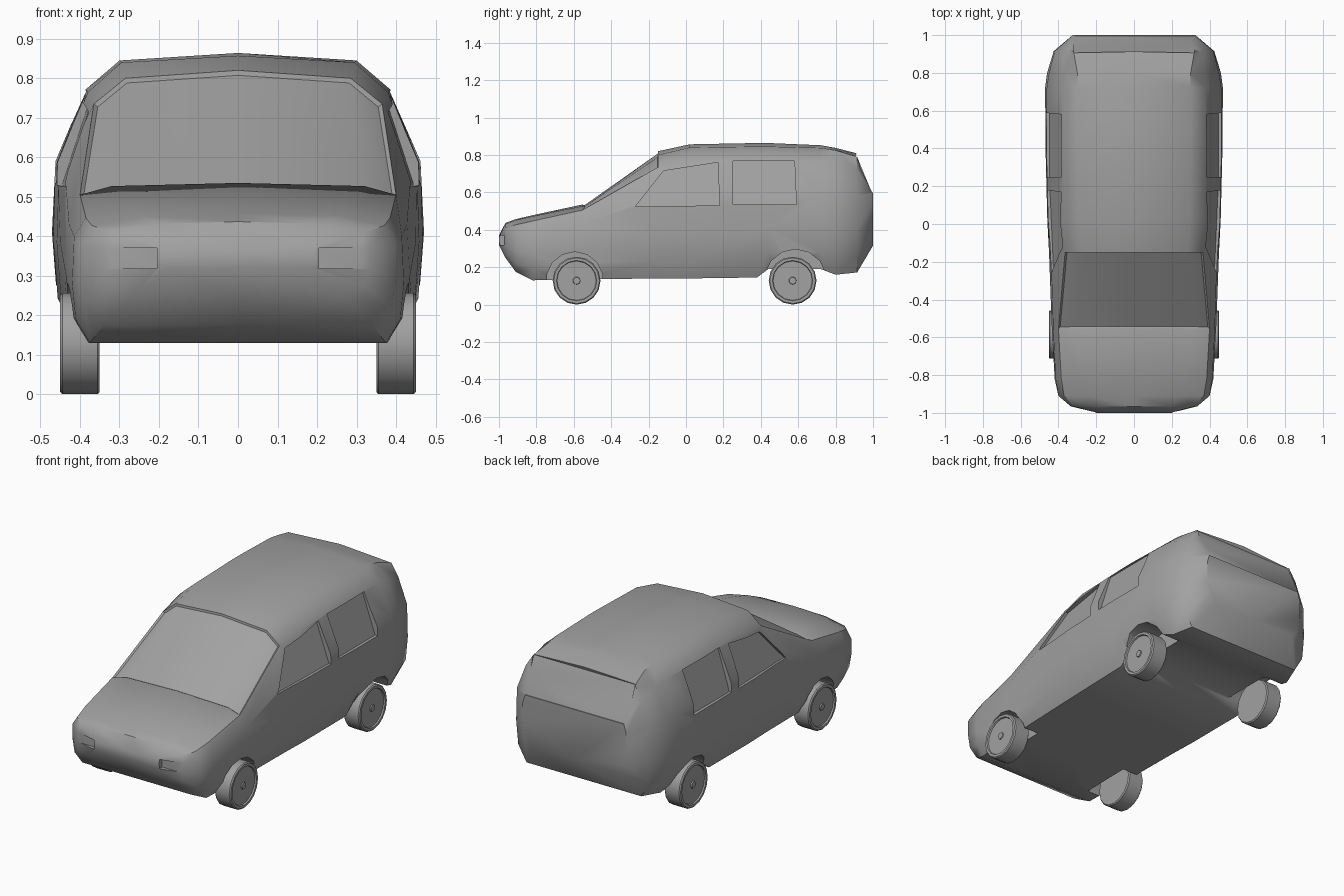
import bpy, bmesh, math

if "Cube" in bpy.data.objects:
    bpy.data.objects.remove(bpy.data.objects["Cube"])

grey = bpy.data.materials.new("body grey")
grey.diffuse_color = (0.36, 0.36, 0.36, 1)
grey.use_nodes = True
grey.node_tree.nodes["Principled BSDF"].inputs["Base Color"].default_value = grey.diffuse_color


def make(name, bm):
    bmesh.ops.recalc_face_normals(bm, faces=bm.faces[:])
    me = bpy.data.meshes.new(name)
    bm.to_mesh(me)
    bm.free()
    me.materials.append(grey)
    ob = bpy.data.objects.new(name, me)
    bpy.context.collection.objects.link(ob)
    return ob


def smooth(ob, angle):
    bpy.ops.object.select_all(action='DESELECT')
    ob.select_set(True)
    bpy.context.view_layer.objects.active = ob
    bpy.ops.object.shade_smooth_by_angle(angle=math.radians(angle))


def prism(bm, a, b):
    """Closed solid between two matching point rings."""
    va = [bm.verts.new(p) for p in a]
    vb = [bm.verts.new(p) for p in b]
    n = len(a)
    bm.faces.new(va)
    bm.faces.new(vb[::-1])
    for i in range(n):
        j = (i + 1) % n
        bm.faces.new((va[i], vb[i], vb[j], va[j]))


# Body cross-sections: y, bottom z, top z, bottom x, side x, belt x z, shoulder x z, roof edge x z
nose = [
    (-1.0, .32, .37, .18, .20, .20, .355, .19, .365, .10, .37),
    (-.965, .25, .437, .26, .335, .335, .37, .32, .41, .20, .432),
    (-.91, .175, .457, .34, .40, .40, .38, .37, .427, .25, .452),
    (-.82, .13, .478, .375, .42, .415, .40, .385, .447, .27, .472),
    (-.555, .135, .535, .39, .435, .428, .43, .40, .505, .32, .527),
]
cabin = [
    (-.15, .14, .82, .40, .45, .44, .58, .365, .735, .285, .80),
    (.02, .14, .857, .405, .459, .453, .585, .38, .765, .295, .84),
    (.38, .145, .864, .41, .468, .462, .59, .385, .772, .30, .845),
    (.44, .19, .864, .41, .468, .462, .59, .385, .772, .30, .845),
]
tail = [
    (.72, .19, .852, .42, .471, .462, .59, .382, .765, .30, .838),
    (.80, .16, .838, .40, .46, .45, .58, .375, .75, .30, .825),
    (.915, .172, .808, .36, .425, .42, .58, .365, .72, .32, .79),
    (1.0, .315, .63, .27, .325, .325, .55, .31, .60, .25, .625),
]


def ring(s):
    y, zb, zt, xb, x3, x4, z4, x5, z5, x6, z6 = s
    z3 = zb + .55 * (z4 - zb)
    half = [(xb, zb), (x3 - .2 * (x3 - xb), zb + .4 * (z3 - zb)),
            (x3, z3), (x4, z4), (x5, z5), (x6, z6)]
    pts = [(0, zb)] + half + [(0, zt)] + [(-x, z) for x, z in half[::-1]]
    return [(x, y, z) for x, z in pts]


# Lofted body shell
bm = bmesh.new()
rings = [[bm.verts.new(p) for p in ring(s)] for s in nose + cabin + tail]
n = len(rings[0])
screen = []
for k, (a, b) in enumerate(zip(rings, rings[1:])):
    for i in range(n):
        j = (i + 1) % n
        f = bm.faces.new((a[i], a[j], b[j], b[i]))
        if k == len(nose) - 1 and 5 <= i <= 8:
            screen.append(f)
bm.faces.new(rings[0])
bm.faces.new(rings[-1][::-1])
bmesh.ops.recalc_face_normals(bm, faces=bm.faces[:])
# Sunken windscreen
bmesh.ops.inset_region(bm, faces=screen, thickness=.008, depth=-.01)
body = make("car_body", bm)

# Cutter for wheel arches, side windows, headlights and rear window
bm = bmesh.new()
for s in (-1, 1):
    for cy, cz, r in ((-.595, .13, .152), (.585, .13, .166)):
        arch = [(cy + r * math.cos(t), cz + r * math.sin(t))
                for t in (math.pi * (2 * i + 1) / 14 for i in range(14))]
        prism(bm, [(s * .30, y, z) for y, z in arch],
              [(s * .6, y, z) for y, z in arch])
    # side windows as (inner x, y, z)
    for win in (((.425, -.27, .525), (.362, -.12, .715), (.370, .17, .76), (.445, .18, .53)),
                ((.447, .25, .535), (.374, .25, .768), (.374, .58, .768), (.447, .59, .535))):
        prism(bm, [(s * x, y, z) for x, y, z in win],
              [(s * .6, y, z) for x, y, z in win])
    lamp = [(.205, .318), (.32, .318), (.32, .37), (.205, .37)]
    prism(bm, [(s * x, -.972, z) for x, z in lamp],
          [(s * x, -1.1, z) for x, z in lamp])
rear = [(.905, .79), (.995, .60), (1.1, .60), (1.1, .9), (.935, .86)]
prism(bm, [(-.32, y, z) for y, z in rear], [(.32, y, z) for y, z in rear])
cutter = make("cutter", bm)
cutter.hide_render = True

cut = body.modifiers.new("openings", 'BOOLEAN')
cut.operation = 'DIFFERENCE'
cut.solver = 'EXACT'
cut.object = cutter
bpy.ops.object.select_all(action='DESELECT')
body.select_set(True)
bpy.context.view_layer.objects.active = body
bpy.ops.object.modifier_apply(modifier=cut.name)
bpy.data.objects.remove(cutter)
smooth(body, 40)

# Wheels: lathed profile of (radius, x) with rim recess and hub
profile = [(.122, .35), (.128, .356), (.128, .444), (.122, .45), (.108, .45),
           (.105, .442), (.02, .442), (.018, .448)]
N = 16
for name, cy in (("front", -.585), ("rear", .57)):
    for side, s in (("left", -1), ("right", 1)):
        bm = bmesh.new()
        loops = [[bm.verts.new((s * x, cy + r * math.cos(2 * math.pi * i / N),
                                .128 + r * math.sin(2 * math.pi * i / N)))
                  for i in range(N)] for r, x in profile]
        for a, b in zip(loops, loops[1:]):
            for i in range(N):
                j = (i + 1) % N
                bm.faces.new((a[i], a[j], b[j], b[i]))
        bm.faces.new(loops[0])
        bm.faces.new(loops[-1])
        smooth(make(f"{name}_{side}_wheel", bm), 35)
